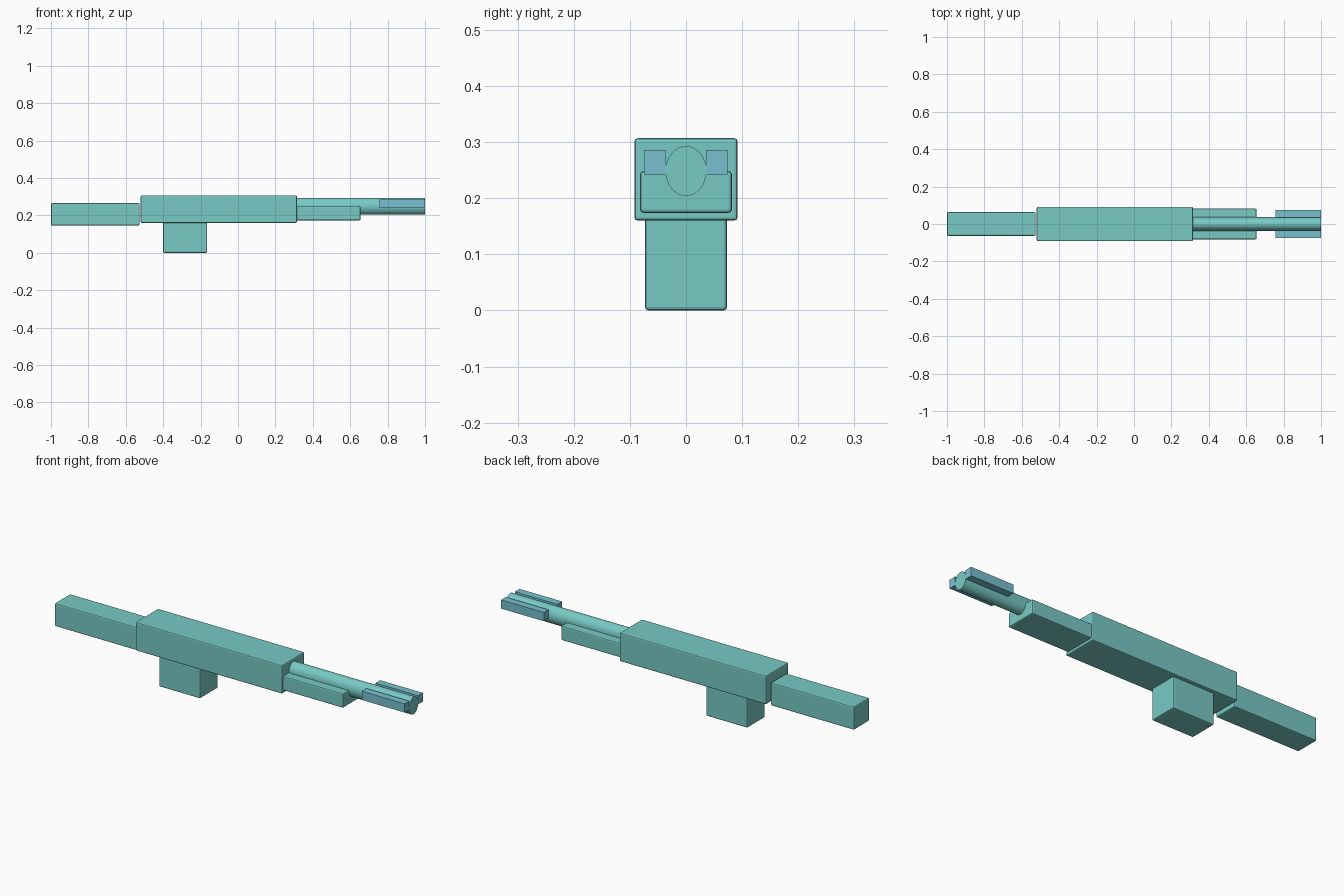
import bpy, math

if "Cube" in bpy.data.objects:
    bpy.data.objects.remove(bpy.data.objects["Cube"])


def material(name, rgb):
    m = bpy.data.materials.new(name)
    m.diffuse_color = (*rgb, 1)
    m.use_nodes = True
    m.node_tree.nodes["Principled BSDF"].inputs["Base Color"].default_value = m.diffuse_color
    return m


TEAL = material("teal", (0.188, 0.59, 0.56))
BLUE = material("soft blue", (0.188, 0.53, 0.63))


def box(name, x, y, z, mat, bevel=0.0):
    """Box from (min, max) ranges, optionally with softened edges."""
    bpy.ops.mesh.primitive_cube_add(
        size=1, location=[(r[0] + r[1]) / 2 for r in (x, y, z)])
    o = bpy.context.object
    o.name = name
    o.scale = [r[1] - r[0] for r in (x, y, z)]
    bpy.ops.object.transform_apply(location=False, rotation=False, scale=True)
    o.data.materials.append(mat)
    if bevel:
        b = o.modifiers.new("soft_edges", 'BEVEL')
        b.width = bevel
        b.segments = 2
    return o


# Main housing, rear block, lower block and front support
box("main_body", (-0.52, 0.315), (-0.092, 0.092), (0.16, 0.307), TEAL, 0.006)
box("rear_block", (-1.0, -0.526), (-0.063, 0.063), (0.146, 0.265), TEAL, 0.006)
box("lower_block", (-0.40, -0.165), (-0.073, 0.073), (0.0, 0.168), TEAL, 0.006)
box("front_support", (0.30, 0.655), (-0.082, 0.082), (0.174, 0.248), TEAL, 0.006)

# Slightly oval rod running along x
bpy.ops.mesh.primitive_cylinder_add(
    vertices=32, radius=1, depth=0.70, location=(0.65, 0, 0.2485),
    rotation=(0, math.pi / 2, 0))
rod = bpy.context.object
rod.name = "front_rod"
rod.scale = (0.0445, 0.0365, 1)
bpy.ops.object.transform_apply(location=False, rotation=True, scale=True)
rod.data.materials.append(TEAL)
bpy.ops.object.shade_smooth_by_angle(angle=math.radians(35))

# Side bars at the rod tip
for side, label in ((1, "left"), (-1, "right")):
    y = sorted((side * 0.036, side * 0.074))
    box(label + "_tip_bar", (0.757, 1.0), y, (0.241, 0.286), BLUE)
